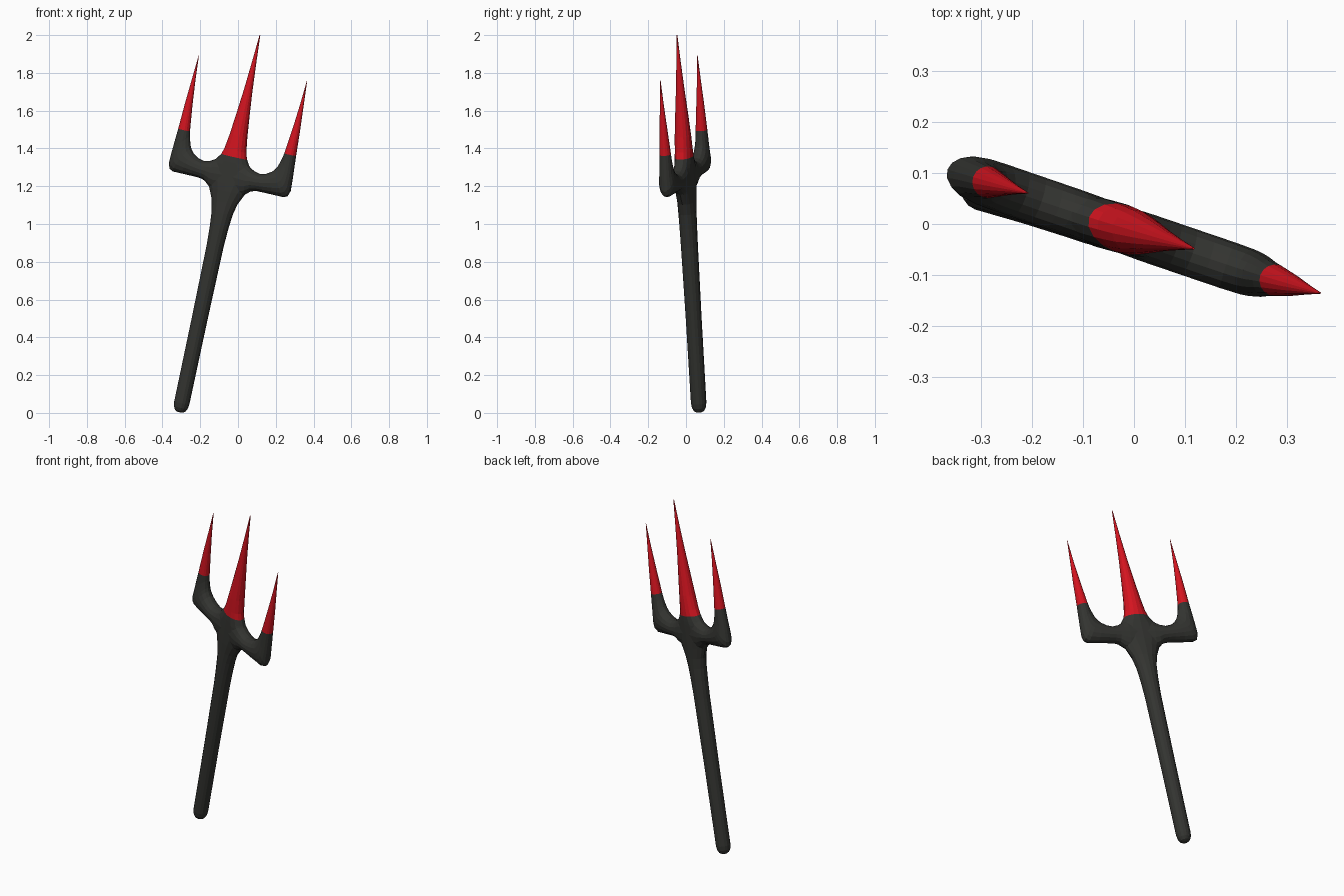
import bpy, bmesh
from math import cos, sin, pi
from mathutils import Vector, Matrix

if "Cube" in bpy.data.objects:
    bpy.data.objects.remove(bpy.data.objects["Cube"])

SIDES = 16

# Trident's own frame: X along the crossbar, Z along the shaft, tilted in the world
axis = Vector((0.2075, -0.0576, 0.9766)).normalized()
across = Vector((0.924, -0.316, -0.2147))
across = (across - axis * across.dot(axis)).normalized()
depth_dir = axis.cross(across)
FRAME = Matrix.Translation((-0.308, 0.07, 0.004)) @ Matrix((across, depth_dir, axis)).transposed().to_4x4()


def material(name, color):
    m = bpy.data.materials.new(name)
    m.diffuse_color = color
    m.use_nodes = True
    m.node_tree.nodes["Principled BSDF"].inputs["Base Color"].default_value = m.diffuse_color
    return m


dark = material("dark_iron", (0.033, 0.034, 0.03, 1))
red = material("red", (0.65, 0.007, 0.014, 1))


def loft(name, rings, mat, mirror=False):
    """Elliptical rings, each spanning two points (x1, z1)-(x2, z2) with a half depth."""
    bm = bmesh.new()
    loops = []
    for x1, z1, x2, z2, d in rings:
        a, b = Vector((x1, 0, z1)), Vector((x2, 0, z2))
        mid, half = (a + b) / 2, (b - a) / 2
        loops.append([bm.verts.new(mid + half * cos(2 * pi * i / SIDES)
                                   + Vector((0, d * sin(2 * pi * i / SIDES), 0)))
                      for i in range(SIDES)])
    for p, q in zip(loops, loops[1:]):
        for i in range(SIDES):
            j = (i + 1) % SIDES
            bm.faces.new((p[i], p[j], q[j], q[i]))
    bm.faces.new(loops[0])
    bm.faces.new(loops[-1])
    bmesh.ops.recalc_face_normals(bm, faces=bm.faces)
    me = bpy.data.meshes.new(name)
    bm.to_mesh(me)
    bm.free()
    me.materials.append(mat)
    ob = bpy.data.objects.new(name, me)
    bpy.context.collection.objects.link(ob)
    ob.matrix_world = FRAME
    if mirror:
        ob.modifiers.new("mirror", 'MIRROR')
    return ob


def column(rows):
    """Rings centred on the shaft from (height, half width, half depth)."""
    return [(-w, z, w, z, d) for z, w, d in rows]


# Shaft with rounded foot, flaring into the hub
loft("shaft_and_hub", column([
    (0, .015, .015), (.008, .028, .028), (.025, .037, .037), (.05, .041, .041),
    (.5, .042, .042), (.9, .045, .045), (1.0, .05, .046), (1.08, .058, .047),
    (1.14, .073, .047), (1.2, .102, .048), (1.24, .125, .048), (1.3, .135, .048),
    (1.335, .115, .048), (1.355, .094, .048), (1.385, .073, .047)]), dark)

# Central prong
loft("middle_prong", column([
    (1.385, .073, .047), (1.42, .061, .046), (1.5, .048, .043), (1.63, .034, .033),
    (1.745, .023, .023), (1.9, .0115, .0115), (2.045, .002, .002)]), red)

# Crossbar arms bending up into the side prongs
loft("crossbar_arm", [
    (.03, 1.19, .03, 1.37, .046), (.075, 1.185, .075, 1.37, .047),
    (.105, 1.203, .1, 1.349, .047), (.13, 1.225, .125, 1.335, .047),
    (.16, 1.234, .16, 1.327, .047), (.2, 1.235, .195, 1.335, .047),
    (.26, 1.235, .225, 1.353, .047), (.318, 1.235, .243, 1.375, .046),
    (.338, 1.245, .252, 1.393, .044), (.347, 1.27, .258, 1.412, .041),
    (.345, 1.33, .265, 1.435, .036), (.336, 1.463, .272, 1.463, .031)], dark, mirror=True)

# Side prong points
loft("side_prong", [
    (.336, 1.463, .272, 1.463, .031), (.329, 1.6, .288, 1.6, .021),
    (.32, 1.73, .3, 1.73, .0105), (.311, 1.865, .309, 1.865, .001)], red, mirror=True)
